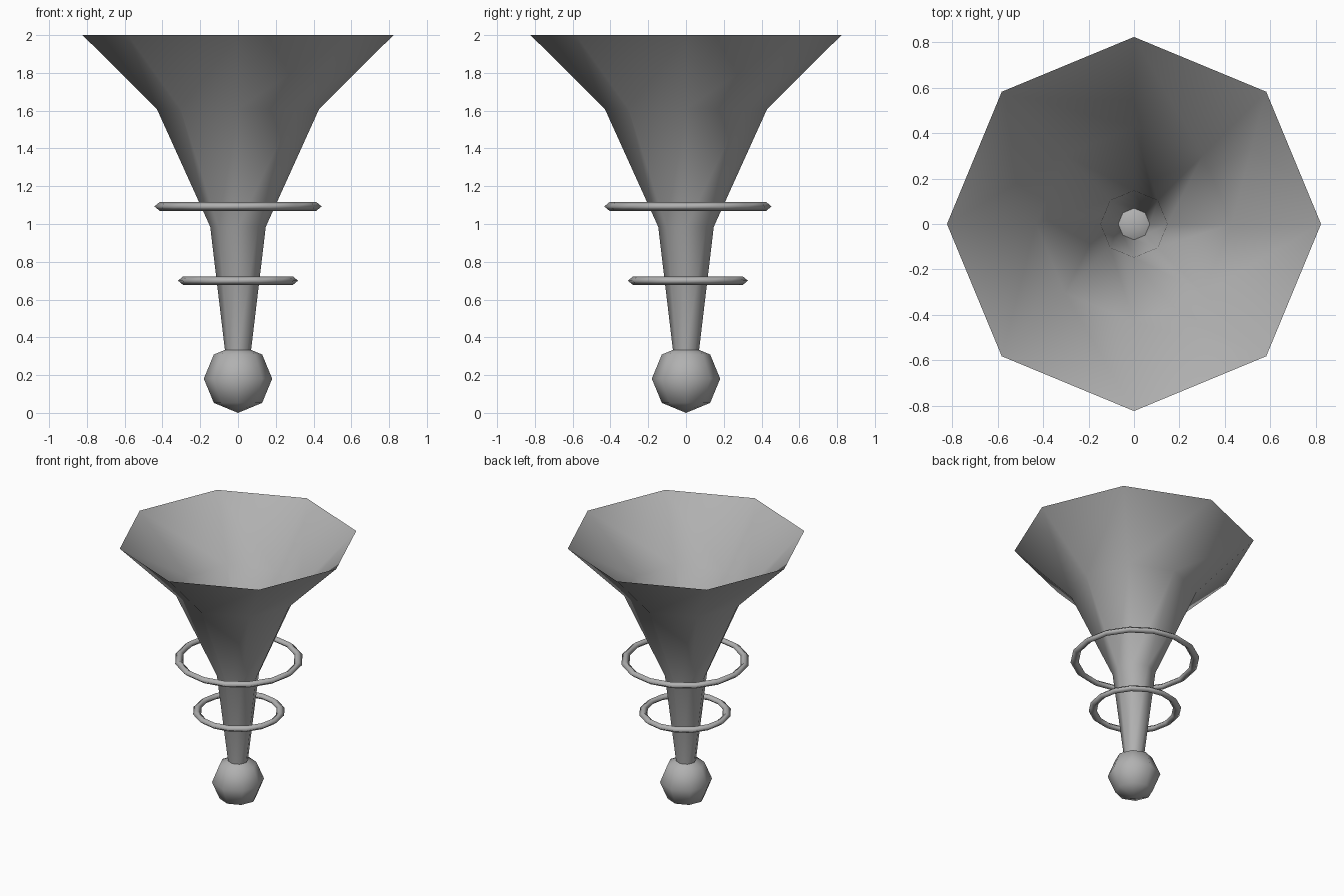
import bpy, bmesh
from math import cos, sin, tau

if "Cube" in bpy.data.objects:
    bpy.data.objects.remove(bpy.data.objects["Cube"])

SIDES = 8
grey = bpy.data.materials.new("mid_grey")
grey.diffuse_color = (0.44, 0.44, 0.44, 1)
grey.use_nodes = True
grey.node_tree.nodes["Principled BSDF"].inputs["Base Color"].default_value = grey.diffuse_color


def finish(ob):
    ob.data.materials.append(grey)
    for p in ob.data.polygons:
        p.use_smooth = True


def lathe(name, profile, sides=SIDES, closed=False, y=0.0):
    """Spin (radius, z) points around z; closed joins the last point to the first."""
    bm = bmesh.new()
    loops = [[bm.verts.new((r * cos(tau * i / sides), r * sin(tau * i / sides), z))
              for i in range(sides)] for r, z in profile]
    pairs = list(zip(loops, loops[1:]))
    if closed:
        pairs.append((loops[-1], loops[0]))
    for a, b in pairs:
        for i in range(sides):
            j = (i + 1) % sides
            bm.faces.new((a[i], a[j], b[j], b[i]))
    me = bpy.data.meshes.new(name)
    bm.to_mesh(me)
    bm.free()
    ob = bpy.data.objects.new(name, me)
    ob.location.y = y
    bpy.context.collection.objects.link(ob)
    finish(ob)


def ring(name, outer, z, w=0.028, h=0.023):
    # Diamond section, wider than tall, counter-clockwise so it faces outward
    mid = outer - w
    lathe(name, [(mid, z - h), (outer, z), (mid, z + h), (mid - w, z)],
          sides=16, closed=True, y=0.01)


# Tapered stem flaring into the open bell
lathe("stem_and_bell", [(0.069, 0.33), (0.147, 0.985), (0.43, 1.61), (0.823, 2.0)])

# Floating rings around the stem
ring("upper_ring", 0.443, 1.093)
ring("lower_ring", 0.318, 0.70)

# Faceted ball at the foot
bpy.ops.mesh.primitive_uv_sphere_add(segments=SIDES, ring_count=4, radius=0.181,
                                     location=(0, 0, 0.181))
ball = bpy.context.object
ball.name = "foot_ball"
finish(ball)
